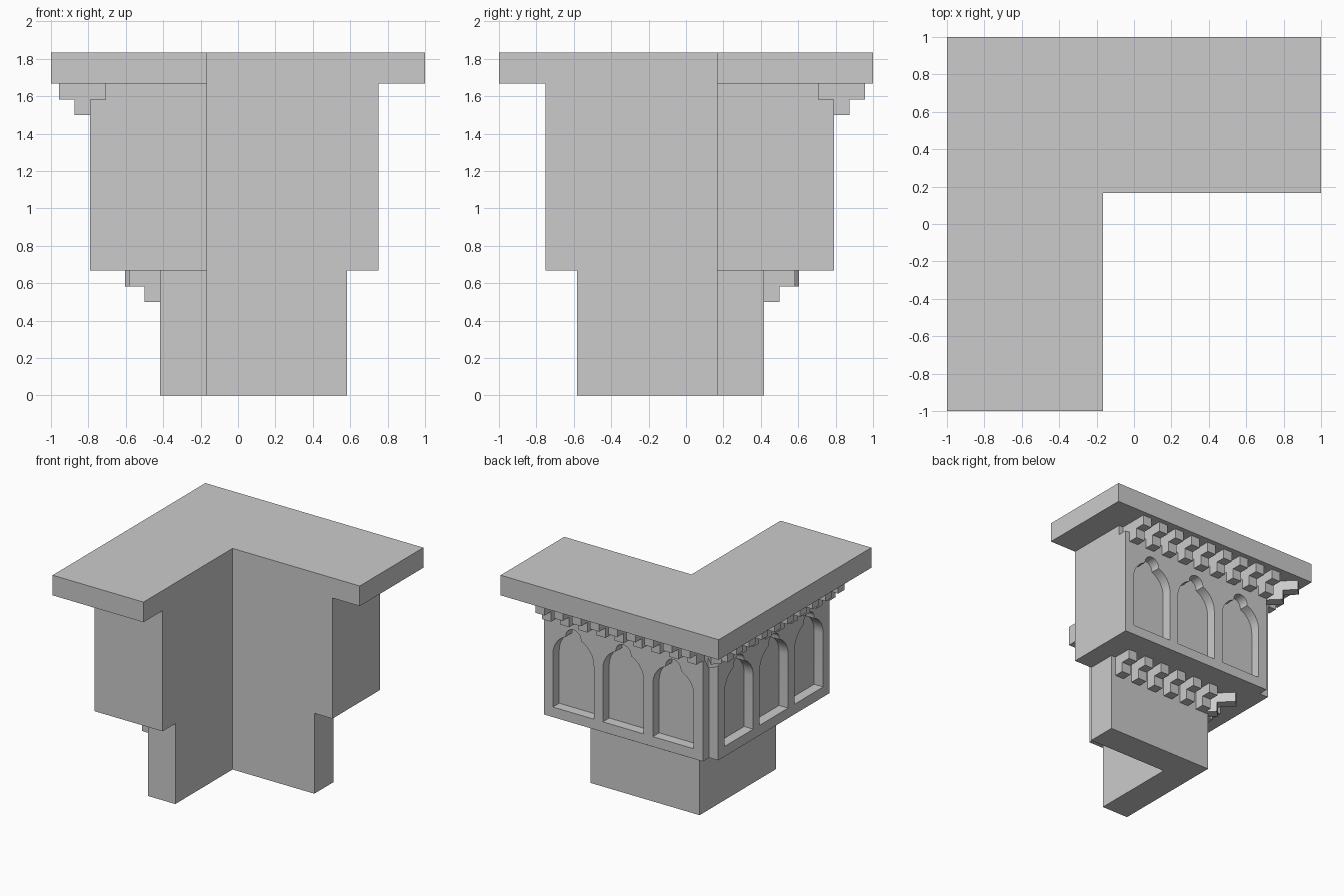
import bpy, bmesh, math
from mathutils import Matrix, Vector

if "Cube" in bpy.data.objects:
    bpy.data.objects.remove(bpy.data.objects["Cube"])

U = 1 / 24  # base module
INNER = 4 * U
PANEL_Z = (16 * U, 38 * U)


def finish(bm, name, smooth=False):
    bmesh.ops.recalc_face_normals(bm, faces=bm.faces[:])
    me = bpy.data.meshes.new(name)
    bm.to_mesh(me)
    bm.free()
    ob = bpy.data.objects.new(name, me)
    bpy.context.collection.objects.link(ob)
    if smooth:
        bpy.ops.object.select_all(action='DESELECT')
        ob.select_set(True)
        bpy.context.view_layer.objects.active = ob
        bpy.ops.object.shade_smooth_by_angle(angle=math.radians(35))
    return ob


def extrude(bm, faces, vec):
    res = bmesh.ops.extrude_face_region(bm, geom=faces)
    bmesh.ops.translate(bm, vec=vec, verts=[g for g in res['geom'] if isinstance(g, bmesh.types.BMVert)])


def l_block(name, out, end, z0, z1):
    """L-shaped prism with its outer corner at (-out, out)."""
    bm = bmesh.new()
    pts = [(-out, out), (-out, -end), (-INNER, -end), (-INNER, INNER), (end, INNER), (end, out)]
    face = bm.faces.new([bm.verts.new((x, y, z0)) for x, y in pts])
    extrude(bm, [face], (0, 0, z1 - z0))
    return finish(bm, name)


def box(bm, lo, hi, rot=Matrix()):
    lo, hi = Vector(lo), Vector(hi)
    m = rot @ Matrix.Translation((lo + hi) / 2) @ Matrix.Diagonal((*(hi - lo), 1))
    bmesh.ops.create_cube(bm, size=1, matrix=m)


def swap(bm):
    """Mirror the back facade across the diagonal to the left facade."""
    for v in bm.verts:
        v.co.x, v.co.y = -v.co.y, -v.co.x


def arch_outline(cx):
    """Shouldered arch with a round lobe on top."""
    r, zc, lobe, zl = 4.5 * U, 1.19, 0.07, 1.37
    a_end = math.acos(lobe / r)
    half = [(r, 18 * U)]
    half += [(r * math.cos(a_end * i / 8), zc + r * math.sin(a_end * i / 8)) for i in range(9)]
    half += [(lobe * math.cos(math.pi / 2 * i / 6), zl + lobe * math.sin(math.pi / 2 * i / 6)) for i in range(7)]
    half[-1] = (0, zl + lobe)
    return [(cx + x, z) for x, z in half] + [(cx - x, z) for x, z in reversed(half[:-1])]


def arcade(name, mirrored):
    """Thin panel with three arched openings."""
    bm = bmesh.new()
    x0, x1 = -17 * U, 18 * U
    loops = [[(x0, PANEL_Z[0]), (x1, PANEL_Z[0]), (x1, PANEL_Z[1]), (x0, PANEL_Z[1])]]
    loops += [arch_outline(x1 - 6.5 * U - 11 * U * i) for i in range(3)]
    edges = []
    for loop in loops:
        vs = [bm.verts.new((x, 17 * U, z)) for x, z in loop]
        edges += [bm.edges.new((vs[i - 1], vs[i])) for i in range(len(vs))]
    bmesh.ops.triangle_fill(bm, edges=edges, use_beauty=True)
    extrude(bm, bm.faces[:], (0, 2 * U, 0))
    if mirrored:
        swap(bm)
    finish(bm, name, smooth=True)


def dentils(name, mirrored, first, count, wall, steps):
    """Row of two-stepped brackets; steps are (projection, z)."""
    bm = bmesh.new()
    for i in range(count):
        x = first - 4 * U * i
        for out, z in steps:
            box(bm, (x - 2 * U, wall, z), (x, out, z + 2 * U))
    if mirrored:
        swap(bm)
    finish(bm, name)


def corner_bracket(name, wall, steps):
    """Stepped bracket set diagonally on the outer corner."""
    bm = bmesh.new()
    rot = Matrix.Rotation(math.radians(135), 4, 'Z')
    k = math.sqrt(2)
    for out, z in steps:
        box(bm, ((wall - U) * k, -U, z), (out * k, U, z + 2 * U), rot)
    finish(bm, name)


# Solid body
l_block("base", 10 * U, 14 * U, 0, 16 * U)
l_block("core_wall", 17 * U, 18 * U, 16 * U, 40 * U)
l_block("top_slab", 1, 1, 40 * U, 44 * U)

# Decorated outer faces
for side, mirrored in (("back", False), ("left", True)):
    arcade(side + "_arcade", mirrored)
    dentils(side + "_upper_dentils", mirrored, 17 * U, 9, 17 * U, [(21 * U, 36 * U), (23 * U, 38 * U)])
    dentils(side + "_lower_dentils", mirrored, 13 * U, 6, 10 * U, [(12 * U, 12 * U), (14 * U, 14 * U)])

# Diagonal corner brackets
corner_bracket("upper_corner_bracket", 17 * U, [(0.84, 36 * U), (0.925, 38 * U)])
corner_bracket("lower_corner_bracket", 10 * U, [(0.47, 12 * U), (0.575, 14 * U)])
